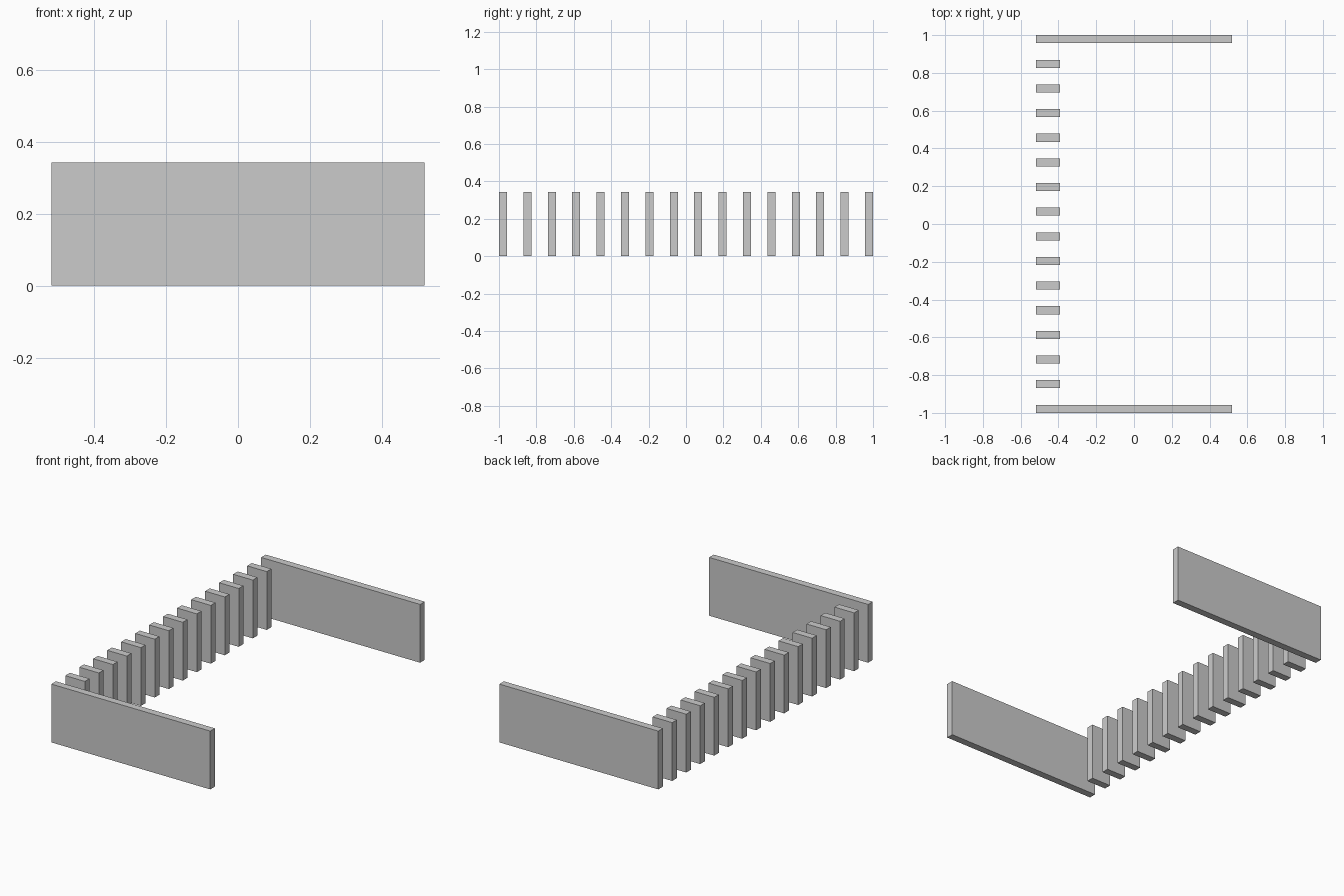
import bpy

if "Cube" in bpy.data.objects:
    bpy.data.objects.remove(bpy.data.objects["Cube"])

HALF_X, HEIGHT, THICK = 0.519, 0.344, 0.043
SLAT_DEPTH, COUNT = 0.128, 16


def box(name, x0, x1, y):
    """Upright board standing on z = 0, centred on y."""
    bpy.ops.mesh.primitive_cube_add(size=1, location=((x0 + x1) / 2, y, HEIGHT / 2))
    ob = bpy.context.object
    ob.name = name
    ob.scale = (x1 - x0, THICK, HEIGHT)
    bpy.ops.object.transform_apply(location=False, rotation=False, scale=True)
    return ob


first = -1 + THICK / 2
pitch = (2 - THICK) / (COUNT - 1)

for i in range(COUNT):
    y = first + i * pitch
    if i in (0, COUNT - 1):
        # Long end walls
        box("front_wall" if i == 0 else "back_wall", -HALF_X, HALF_X, y)
    else:
        # Row of short slats along the left side
        box(f"slat_{i:02d}", -HALF_X, -HALF_X + SLAT_DEPTH, y)
